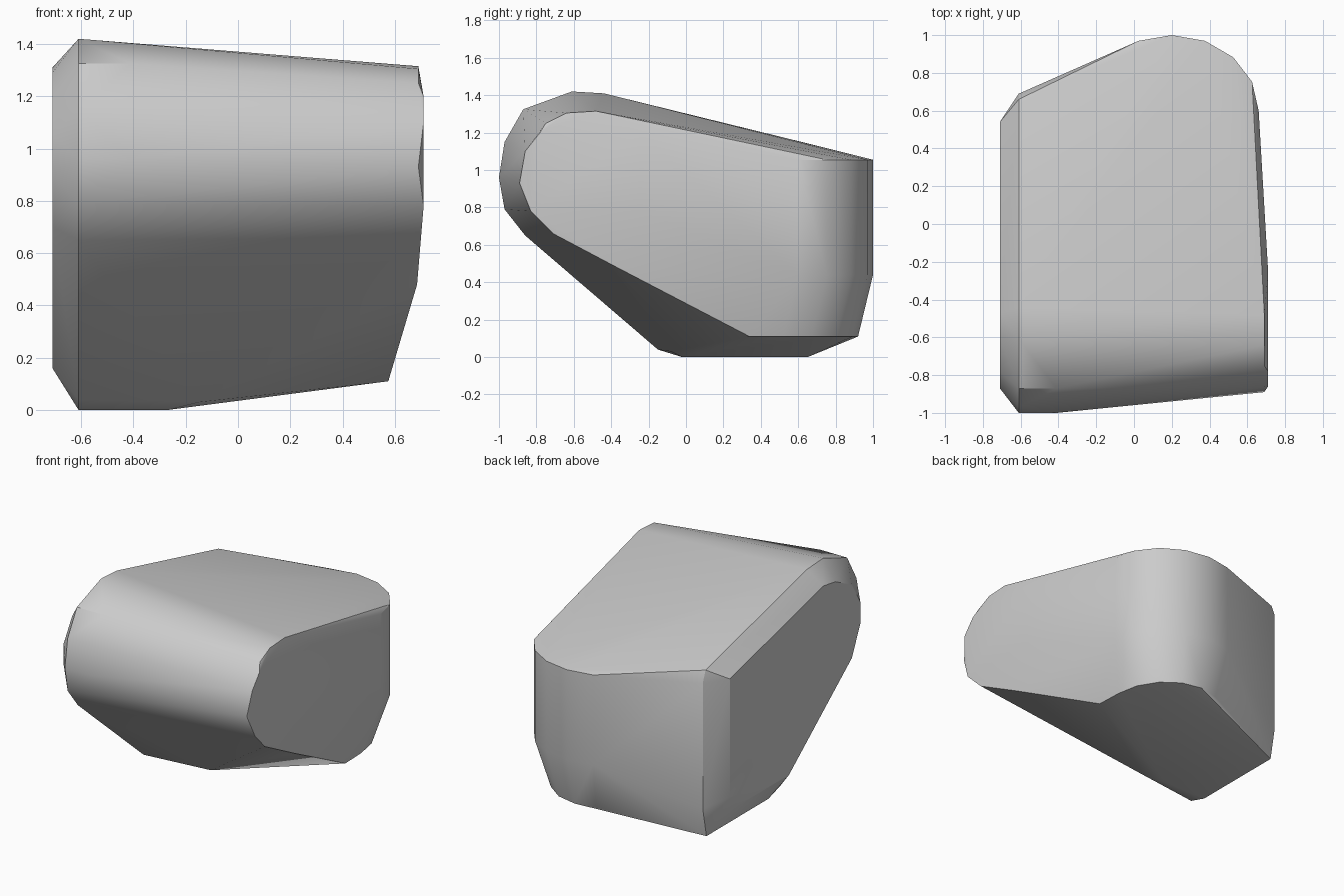
import bpy, bmesh, math

if "Cube" in bpy.data.objects:
    bpy.data.objects.remove(bpy.data.objects["Cube"], do_unlink=True)


def section(x, profile):
    """Place a (y, z) profile at a given x."""
    return [(x, y, z) for y, z in profile]


def back_arc(scale, z):
    """Half-rounded back corner at height z."""
    angles = [math.radians(22.5 * i) for i in range(6)]
    return [(0.2 + 0.46 * scale * math.cos(a),
             0.6 + 0.4 * math.sin(a) - 0.4 * (1 - scale), z) for a in angles]


# Wide end: full rim and the smaller flat cap outside it
points = section(-0.61, [
    (-0.61, 1.42), (-0.44, 1.41), (-0.87, 1.325), (-0.97, 1.15), (-1.0, 0.96),
    (-0.97, 0.79), (-0.86, 0.65), (-0.22, 0.11), (-0.15, 0.04), (-0.02, 0.0),
    (0.65, 0.0), (0.69, 0.2), (0.69, 1.06), (0.66, 1.14)])
points += section(-0.71, [
    (-0.6, 1.29), (-0.47, 1.31), (-0.78, 1.2), (-0.87, 1.05), (-0.87, 0.9),
    (-0.78, 0.7), (-0.1, 0.16), (0.48, 0.16), (0.54, 0.25), (0.54, 1.06)])

# Narrow end: rounded nose side and the sloping lower edge
points += section(0.69, [(-0.48, 1.315), (-0.64, 1.305), (-0.75, 1.25), (-0.89, 0.93)])
points += section(0.71, [(-0.78, 1.2), (-0.86, 1.1), (-0.83, 0.78), (-0.25, 0.78), (-0.25, 1.2)])
points += [(0.7, -0.71, 0.66), (0.685, -0.37, 0.48), (0.575, 0.34, 0.11)]

# Front nose and flat underside continue a little way along the body
points += section(-0.41, [(-1.0, 0.96), (-0.87, 1.325)])
points += [(-0.27, -0.02, 0.0), (-0.15, -0.08, 0.03)]

# Rounded back wall, tapering under
points += back_arc(1.0, 1.055) + back_arc(1.0, 0.44) + back_arc(0.8, 0.11)

bm = bmesh.new()
for p in points:
    bm.verts.new(p)
hull = bmesh.ops.convex_hull(bm, input=bm.verts)
bmesh.ops.delete(bm, geom=[v for v in bm.verts if not v.link_faces], context='VERTS')
bmesh.ops.dissolve_limit(bm, angle_limit=math.radians(1.5), verts=bm.verts, edges=bm.edges)
bmesh.ops.recalc_face_normals(bm, faces=bm.faces)
mesh = bpy.data.meshes.new("rounded_block")
bm.to_mesh(mesh)
bm.free()

body = bpy.data.objects.new("rounded_block", mesh)
bpy.context.collection.objects.link(body)

# Single plain grey
grey = bpy.data.materials.new("plain_grey")
grey.use_nodes = True
colour = (0.6, 0.6, 0.6, 1.0)
grey.diffuse_color = colour
grey.node_tree.nodes["Principled BSDF"].inputs["Base Color"].default_value = colour
mesh.materials.append(grey)

bpy.ops.object.select_all(action='DESELECT')
body.select_set(True)
bpy.context.view_layer.objects.active = body
bpy.ops.object.shade_smooth_by_angle(angle=math.radians(30))
